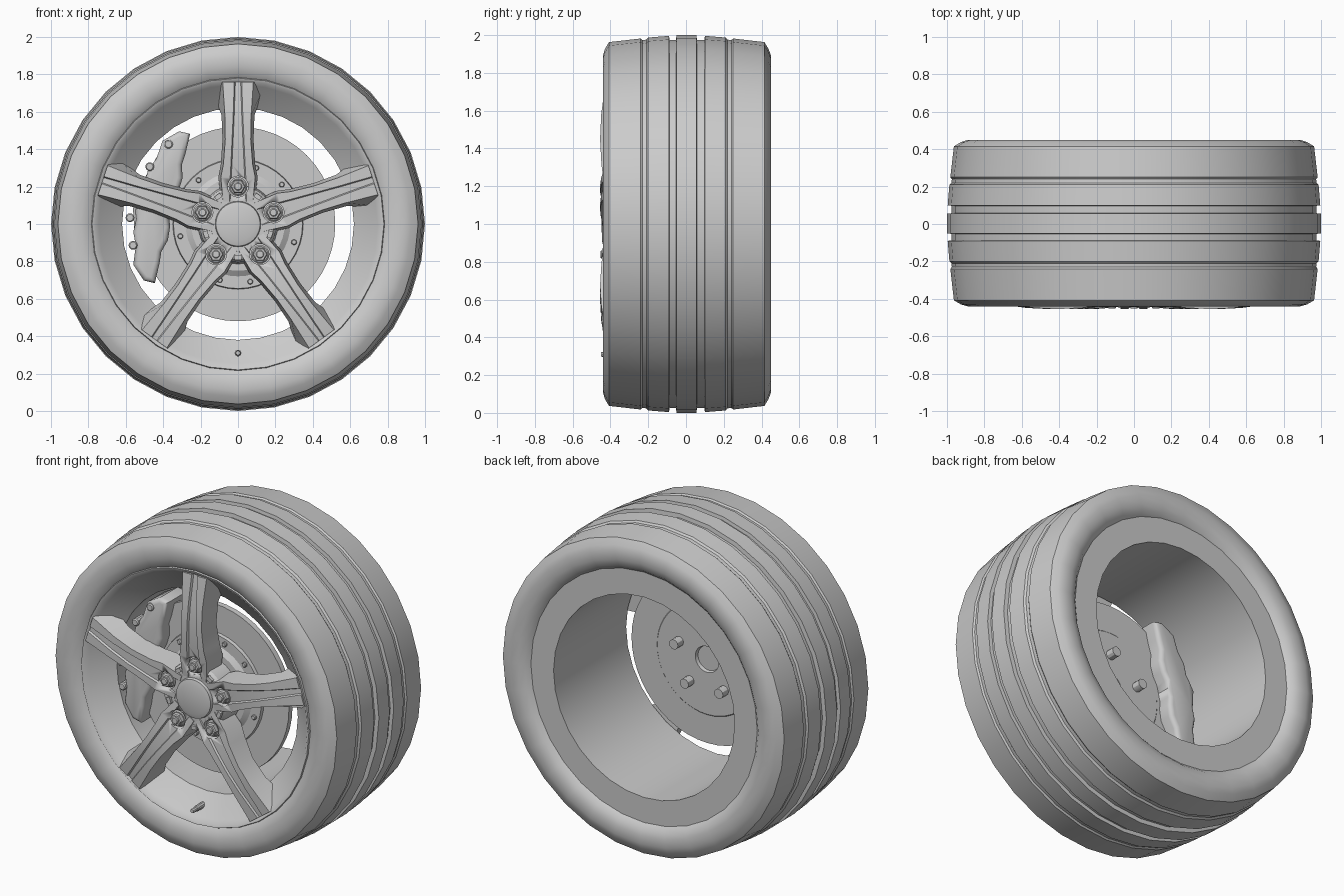
import bpy, bmesh
from math import sin, cos, pi, radians
from mathutils import Matrix, Vector

if "Cube" in bpy.data.objects:
    bpy.data.objects.remove(bpy.data.objects["Cube"])

AXLE_Z = 1.0


def finish(name, bm, angle=30, fix=False):
    bmesh.ops.remove_doubles(bm, verts=bm.verts, dist=1e-5)
    if fix:
        bmesh.ops.recalc_face_normals(bm, faces=bm.faces)
    me = bpy.data.meshes.new(name)
    bm.to_mesh(me)
    bm.free()
    ob = bpy.data.objects.new(name, me)
    bpy.context.collection.objects.link(ob)
    bpy.ops.object.select_all(action='DESELECT')
    ob.select_set(True)
    bpy.context.view_layer.objects.active = ob
    bpy.ops.object.shade_smooth_by_angle(angle=radians(angle))
    return ob


def revolve(name, profile, n=32, centres=((0, 0),), angle=30):
    """Turn a (y, radius) profile about a y-parallel axis at each (x, z) centre."""
    bm = bmesh.new()
    for cx, cz in centres:
        rings = [[bm.verts.new((cx + r * cos(2 * pi * k / n), y,
                                AXLE_Z + cz + r * sin(2 * pi * k / n)))
                  for k in range(n)] for y, r in profile]
        for a, b in zip(rings, rings[1:]):
            for k in range(n):
                j = (k + 1) % n
                bm.faces.new((a[k], b[k], b[j], a[j]))
    return finish(name, bm, angle)


def ring(r, count, start):
    return [(r * cos(radians(start + 360 * k / count)),
             r * sin(radians(start + 360 * k / count))) for k in range(count)]


def rod(y0, y1, r, bevel=0.0):
    return [(y0, 0), (y0, r - bevel), (y0 + bevel, r), (y1, r), (y1, 0)]


# Tyre: two sharp centre grooves, two soft outer grooves
revolve("tyre", [
    (-.405, .775), (-.425, .80), (-.437, .84), (-.44, .89), (-.43, .925), (-.408, .963),
    (-.24, .982), (-.23, .974), (-.21, .976), (-.20, .987), (-.09, .996), (-.087, .975),
    (-.053, .975), (-.05, 1.0), (.055, 1.0), (.058, .975), (.097, .975), (.10, .996),
    (.21, .987), (.22, .976), (.24, .974), (.25, .982), (.415, .963), (.438, .925),
    (.45, .89), (.447, .84), (.435, .80), (.41, .775)])

# Rim barrel, front dish and lip
revolve("rim", [(.40, .79), (.41, .78), (.41, .62), (-.30, .62), (-.395, .745),
                (-.415, .765), (-.42, .78), (-.40, .79)])

# Hub with centre cap
hub = revolve("hub", [(-.447, 0), (-.445, .09), (-.437, .118), (-.42, .122), (-.42, .19),
                      (-.40, .205), (-.27, .215), (-.27, 0)])

# Five spokes with a shallow channel down the middle
# r, front half width, back half width, channel half width, front y, back y
SECTIONS = [(.12, .08, .09, .045, -.425, -.30), (.25, .092, .105, .042, -.44, -.30),
            (.32, .078, .092, .038, -.448, -.31), (.45, .068, .083, .032, -.455, -.33),
            (.58, .07, .088, .026, -.449, -.32), (.76, .082, .15, .02, -.425, -.30)]


def make_spoke(k):
    bm = bmesh.new()
    loops = []
    for r, wf, wb, g, yf, yb in SECTIONS:
        pts = [(-wb, yb), (-wf, yf), (-g, yf), (-g + .006, yf + .012),
               (g - .006, yf + .012), (g, yf), (wf, yf), (wb, yb)]
        loops.append([bm.verts.new((x, y, r)) for x, y in pts])
    for a, b in zip(loops, loops[1:]):
        for i in range(8):
            bm.faces.new((a[i], a[(i + 1) % 8], b[(i + 1) % 8], b[i]))
    bm.faces.new(loops[0])
    bm.faces.new(loops[-1])
    bm.transform(Matrix.Translation((0, 0, AXLE_Z)) @ Matrix.Rotation(2 * pi * k / 5, 4, 'Y'))
    return finish(f"spoke_{k + 1}", bm, 25, fix=True)


spokes = [make_spoke(k) for k in range(5)]

# Nut pockets cut into hub and spokes
lugs = ring(.2, 5, 90)
cutter = revolve("pocket_cutter", rod(-.6, -.375, .056), 20, lugs)
cutter.hide_render = True
for ob in [hub] + spokes:
    mod = ob.modifiers.new("pockets", 'BOOLEAN')
    mod.operation, mod.object, mod.solver = 'DIFFERENCE', cutter, 'EXACT'
    bpy.context.view_layer.objects.active = ob
    bpy.ops.object.modifier_apply(modifier=mod.name)
bpy.data.objects.remove(cutter)

# Lug nuts, their washers and the stud ends behind the disc
revolve("lug_washers", rod(-.415, -.37, .05, .008), 20, lugs)
revolve("lug_nuts", rod(-.445, -.37, .04, .006), 6, lugs)
revolve("lug_caps", rod(-.453, -.43, .022, .005), 12, lugs)
revolve("stud_ends", rod(-.23, -.15, .03, 0), 12, lugs)

# Small square blocks between the spokes
bm = bmesh.new()
for k in range(5):
    m = (Matrix.Translation((0, 0, AXLE_Z)) @ Matrix.Rotation(2 * pi * (k + .5) / 5, 4, 'Y')
         @ Matrix.Translation((0, -.42, .18)) @ Matrix.Diagonal((.036, .03, .024, 1)))
    bmesh.ops.create_cube(bm, size=1, matrix=m)
finish("hub_blocks", bm)

# Brake disc with raised hat, bore and hat bolts
revolve("brake_disc", [(-.245, .30), (-.245, .52), (-.21, .52), (-.21, .345), (-.205, .34),
                       (-.205, .08), (-.225, .075), (-.225, 0)], 48)
revolve("disc_hat", [(-.285, 0), (-.285, .25), (-.265, .28), (-.265, .345), (-.24, .35)], 40)
revolve("hat_bolts", rod(-.28, -.25, .015, .004), 10, ring(.315, 12, 12))

# Brake caliper: outline as (tangential, radial) points, extruded over the disc
U, V = Vector((-.973, 0, .23)), Vector((.23, 0, .973))


def cal(v, u, y):
    return U * u + V * v + Vector((0, y, AXLE_Z))


def caliper_part(name, half, y0, y1, bevel):
    outline = half + [(-v, u) for v, u in half[::-1]]
    bm = bmesh.new()
    a = [bm.verts.new(cal(v, u, y0)) for v, u in outline]
    b = [bm.verts.new(cal(v, u, y1)) for v, u in outline]
    bm.faces.new(a)
    bm.faces.new(b)
    for i in range(len(a)):
        j = (i + 1) % len(a)
        bm.faces.new((a[i], a[j], b[j], b[i]))
    bmesh.ops.recalc_face_normals(bm, faces=bm.faces)
    rim = [e for e in bm.edges if abs(e.verts[0].co.y - e.verts[1].co.y) < 1e-6]
    bmesh.ops.bevel(bm, geom=rim, offset=bevel, segments=3, profile=.5,
                    affect='EDGES', clamp_overlap=True)
    return finish(name, bm, 40, fix=True)


caliper_part("caliper", [(0, .365), (.05, .365), (.10, .35), (.17, .345), (.24, .365),
                         (.30, .36), (.41, .36), (.41, .42), (.34, .495), (.24, .505),
                         (.17, .535), (.10, .535), (.06, .55), (0, .55)], -.325, -.12, .03)
caliper_part("caliper_bridge", [(.0, .42), (.30, .42), (.30, .49), (.20, .52),
                                (.05, .565), (.0, .565)], -.29, -.16, .015)

# Caliper bolts
spots = []
for v, u in [(.33, .46), (.19, .53), (-.10, .57), (-.24, .52)]:
    p = cal(v, u, 0)
    spots.append((p.x, p.z - AXLE_Z))
revolve("caliper_bolts", rod(-.335, -.26, .024, .006), 10, spots)

# Tyre valve
revolve("valve", [(-.45, 0), (-.45, .011), (-.445, .014), (-.41, .014), (-.405, .018),
                  (-.33, .018), (-.33, 0)], 10, [(0, -.69)])
